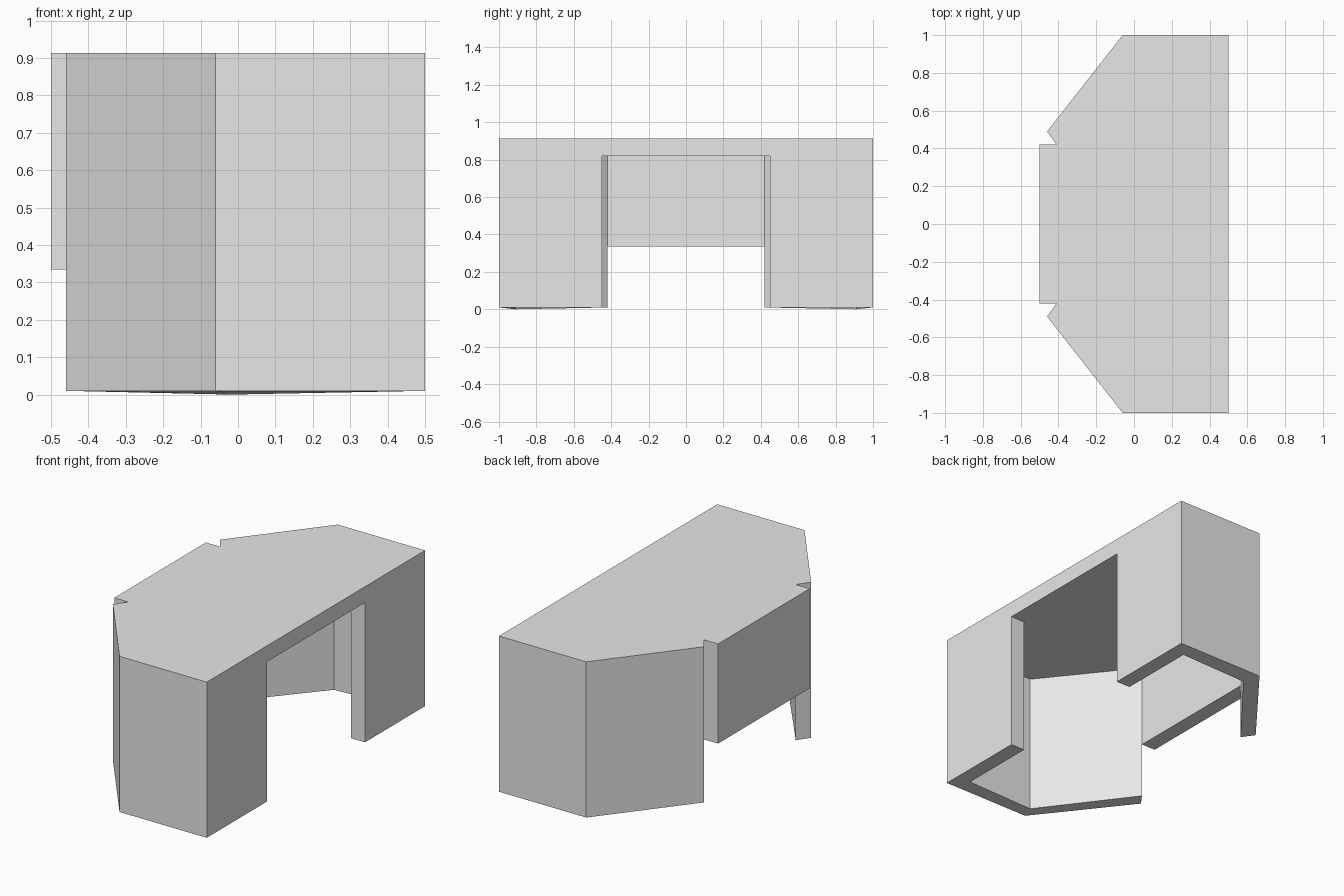
import bpy
import bmesh
from collections import Counter

if "Cube" in bpy.data.objects:
    bpy.data.objects.remove(bpy.data.objects["Cube"], do_unlink=True)

FLOOR, PANEL_BOTTOM, SOFFIT, TOP = 0.01, 0.335, 0.82, 0.913

# Single flat material
grey = bpy.data.materials.new("plain grey")
grey.use_nodes = True
grey.diffuse_color = (0.8, 0.8, 0.8, 1)
grey.node_tree.nodes["Principled BSDF"].inputs["Base Color"].default_value = (0.8, 0.8, 0.8, 1)

bm = bmesh.new()


def prism(outline, levels):
    """Closed upright solid with one ring of vertices per level."""
    rings = [[bm.verts.new((x, y, z)) for x, y in outline] for z in levels]
    faces = [bm.faces.new(rings[0]), bm.faces.new(rings[-1])]
    n = len(outline)
    for low, high in zip(rings, rings[1:]):
        for i in range(n):
            j = (i + 1) % n
            faces.append(bm.faces.new((low[i], low[j], high[j], high[i])))
    bmesh.ops.recalc_face_normals(bm, faces=faces)


# Wall paths on one side: front return, end, slanted back
outer = [(0.5, 0.45), (0.5, 1.0), (-0.06, 1.0), (-0.46, 0.49)]
inner = [(0.41, 0.45), (0.41, 0.91), (-0.02, 0.91), (-0.41, 0.42)]


def flip(points):
    return [(x, -y) for x, y in points]


# Walls on both sides
for out, inn in ((outer, inner), (flip(outer), flip(inner))):
    for i in range(3):
        prism([out[i], out[i + 1], inn[i + 1], inn[i]], (FLOOR, SOFFIT, TOP))

# Hanging modesty panel
prism([(-0.5, -0.42), (-0.41, -0.42), (-0.41, 0.42), (-0.5, 0.42)],
      (PANEL_BOTTOM, SOFFIT, TOP))

# Desktop filling the space between the walls
half = [outer[0]] + inner
prism(half + flip(half)[::-1], (SOFFIT, TOP))


# Fuse the parts: drop the hidden touching faces, then weld
def key(face):
    return tuple(round(c, 4) for c in face.calc_center_median())


count = Counter(key(f) for f in bm.faces)
hidden = [f for f in bm.faces if count[key(f)] > 1]
bmesh.ops.delete(bm, geom=hidden, context='FACES')
bmesh.ops.remove_doubles(bm, verts=bm.verts, dist=0.0005)

# Inner rear corners of the walls reach slightly lower
for v in bm.verts:
    if v.co.z < 0.02 and abs(abs(v.co.y) - 0.91) < 0.01 and v.co.x < 0.1:
        v.co.z = 0.0

bmesh.ops.dissolve_limit(bm, angle_limit=0.01, verts=bm.verts, edges=bm.edges)

mesh = bpy.data.meshes.new("desk")
bm.to_mesh(mesh)
bm.free()
mesh.materials.append(grey)
desk = bpy.data.objects.new("desk", mesh)
bpy.context.collection.objects.link(desk)
